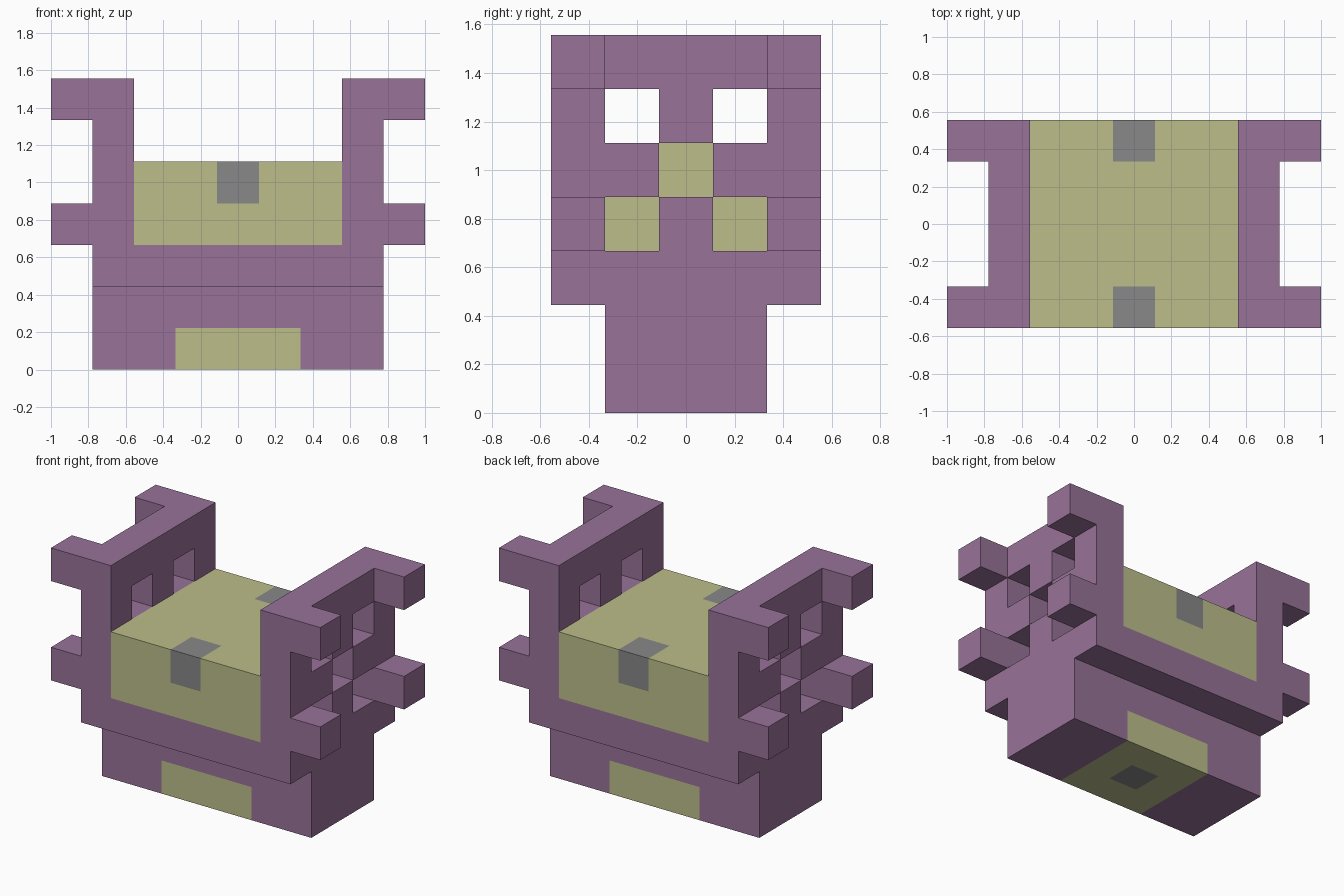
import bpy
import bmesh
from mathutils import Vector

cube = bpy.data.objects.get("Cube")
if cube:
    bpy.data.objects.remove(cube, do_unlink=True)

U = 2 / 9  # edge length of one block


def material(name, rgb):
    mat = bpy.data.materials.new(name)
    mat.use_nodes = True
    mat.diffuse_color = (*rgb, 1)
    mat.node_tree.nodes["Principled BSDF"].inputs["Base Color"].default_value = (*rgb, 1)
    return mat


PALETTE = [material("purple", (0.314, 0.171, 0.314)),
           material("olive", (0.503, 0.515, 0.254)),
           material("grey", (0.246, 0.246, 0.246))]
PURPLE, OLIVE, GREY = range(3)


def blocks(xs, ys, zs):
    """Set of block positions filling a box, limits inclusive."""
    return {(x, y, z)
            for x in range(xs[0], xs[1] + 1)
            for y in range(ys[0], ys[1] + 1)
            for z in range(zs[0], zs[1] + 1)}


def side_wall(side):
    """Upright panel pierced by a checker of square holes."""
    x = 3 * side
    holes = {(x, 0, 4)} | {(x, y, z) for y in (-1, 1) for z in (3, 5)}
    return blocks((x, x), (-2, 2), (3, 6)) - holes


def side_pegs(side):
    """Four pegs on the outer corners of a panel."""
    return {(4 * side, y, z) for y in (-2, 2) for z in (3, 6)}


# Each part is a set of blocks
parts = {
    "base": blocks((-3, 3), (-1, 1), (0, 1)),
    "tray": blocks((-3, 3), (-2, 2), (2, 2)),
    "cushion": blocks((-2, 2), (-2, 2), (3, 4)),
}
for label, side in (("left", 1), ("right", -1)):
    parts[label + "_wall"] = side_wall(side)
    parts[label + "_pegs"] = side_pegs(side)
solid = set().union(*parts.values())


def block_colour(part, block):
    x, y, z = block
    if part == "base" and z == 0 and abs(x) <= 1:
        return GREY if x == y == 0 else OLIVE
    if part == "cushion":
        return GREY if x == 0 and abs(y) == 2 and z == 4 else OLIVE
    return PURPLE


def build(part, cells):
    """Mesh only the exposed sides of a part's blocks."""
    bm = bmesh.new()
    corners = {}

    def vert(p):
        key = tuple(round(c * 2) for c in p)
        if key not in corners:
            corners[key] = bm.verts.new(p * U)
        return corners[key]

    for block in sorted(cells):
        centre = Vector(block) + Vector((0, 0, 0.5))
        for axis in range(3):
            for sign in (-1, 1):
                n = Vector((0, 0, 0))
                n[axis] = sign
                if tuple(int(b + d) for b, d in zip(block, n)) in solid:
                    continue
                a = Vector((0, 0, 0))
                a[(axis + 1) % 3] = 0.5
                b = n.cross(a)
                mid = centre + n / 2
                face = bm.faces.new([vert(mid + c) for c in (-a - b, a - b, a + b, b - a)])
                face.material_index = block_colour(part, block)
    mesh = bpy.data.meshes.new(part)
    bm.to_mesh(mesh)
    bm.free()
    for mat in PALETTE:
        mesh.materials.append(mat)
    bpy.context.scene.collection.objects.link(bpy.data.objects.new(part, mesh))


for part, cells in parts.items():
    build(part, cells)
